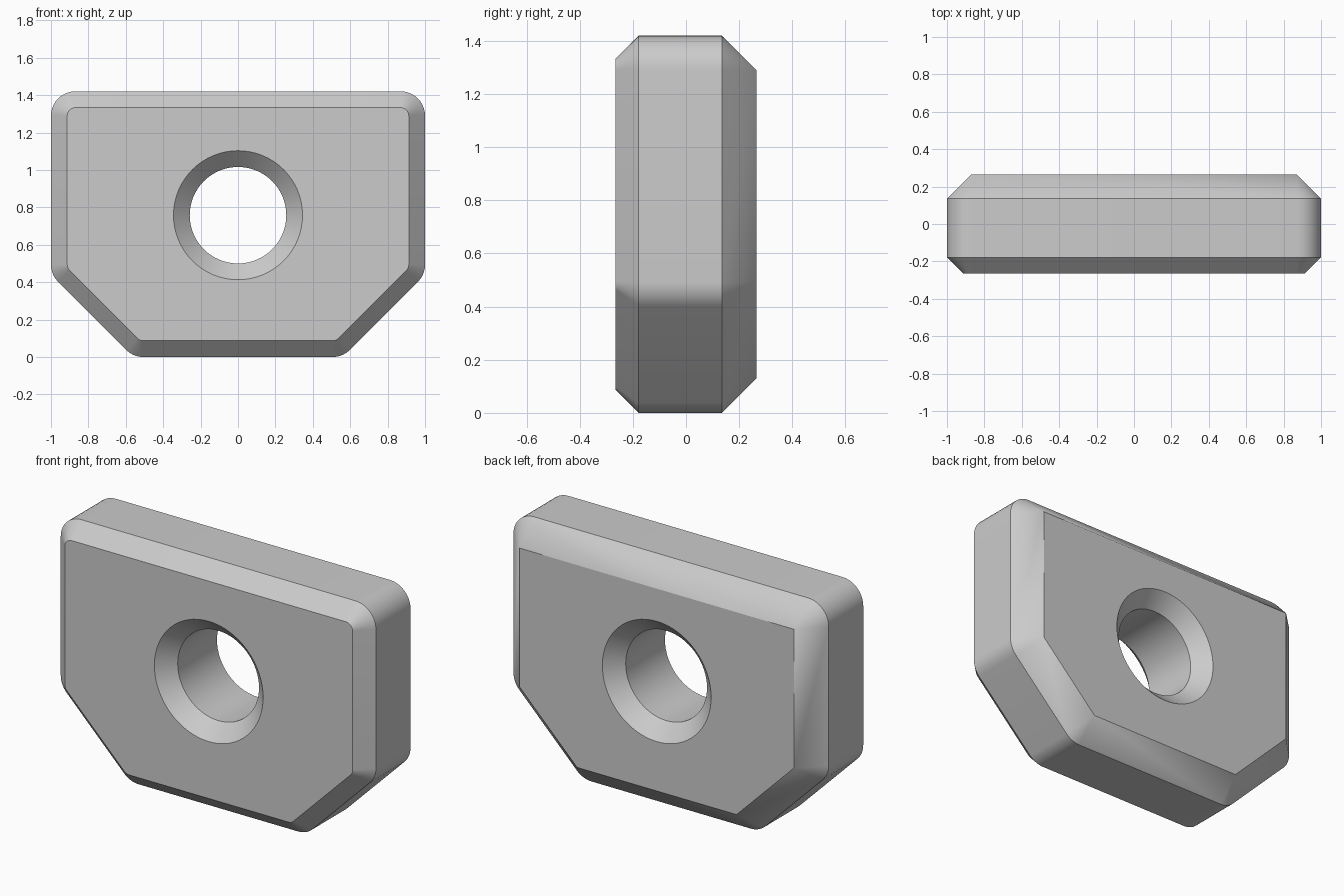
import bpy
import bmesh
from math import sin, cos, pi, tan, radians
from mathutils import Vector

cube = bpy.data.objects.get("Cube")
if cube:
    bpy.data.objects.remove(cube)

HEIGHT, HALF_DEPTH = 1.42, 0.265
ROUND = 0.13            # corner radius of the outline
FRONT_BEVEL, BACK_BEVEL = 0.087, 0.13
HOLE_Z, HOLE_R, SINK = 0.758, 0.258, 0.087
HOLE_SIDES, ARC_STEPS = 64, 10

# sharp corners: x, z, first normal angle, turn (degrees)
RIGHT_CORNERS = [(0.56, 0, -90, 45), (1, 0.44, -45, 45), (1, HEIGHT, 0, 90)]
LEFT_CORNERS = [(-x, z, 180 - a - t, t) for x, z, a, t in reversed(RIGHT_CORNERS)]


def outline(bm, y, inset):
    """Rounded outline moved inward by an inset."""
    verts = []
    for x, z, start, turn in RIGHT_CORNERS + LEFT_CORNERS:
        mid = radians(start + turn / 2)
        reach = ROUND / cos(radians(turn / 2))
        cx, cz = x - reach * cos(mid), z - reach * sin(mid)
        for i in range(ARC_STEPS + 1):
            a = radians(start + turn * i / ARC_STEPS)
            r = ROUND - inset
            verts.append(bm.verts.new((cx + r * cos(a), y, cz + r * sin(a))))
    return verts


def circle(bm, y, r):
    return [bm.verts.new((r * cos(2 * pi * i / HOLE_SIDES), y,
                          HOLE_Z + r * sin(2 * pi * i / HOLE_SIDES)))
            for i in range(HOLE_SIDES)]


def bridge(bm, rings):
    """Join neighbouring rings with quads."""
    for a, b in zip(rings, rings[1:]):
        for i in range(len(a)):
            j = (i + 1) % len(a)
            bm.faces.new((a[i], a[j], b[j], b[i]))


bm = bmesh.new()

# Outer wall with a narrow front bevel and a wide back bevel
bridge(bm, [outline(bm, -HALF_DEPTH, FRONT_BEVEL),
            outline(bm, -HALF_DEPTH + FRONT_BEVEL, 0),
            outline(bm, HALF_DEPTH - BACK_BEVEL, 0),
            outline(bm, HALF_DEPTH, BACK_BEVEL)])

# Through hole countersunk on both sides
bridge(bm, [circle(bm, -HALF_DEPTH, HOLE_R + SINK),
            circle(bm, -HALF_DEPTH + SINK, HOLE_R),
            circle(bm, HALF_DEPTH - SINK, HOLE_R),
            circle(bm, HALF_DEPTH, HOLE_R + SINK)])
bmesh.ops.remove_doubles(bm, verts=bm.verts[:], dist=0.0005)

# Flat front and back faces around the hole
for y, facing in ((-HALF_DEPTH, -1), (HALF_DEPTH, 1)):
    rim = [e for e in bm.edges if e.is_boundary
           and all(abs(v.co.y - y) < 0.001 for v in e.verts)]
    bmesh.ops.triangle_fill(bm, edges=rim, use_beauty=True,
                            normal=Vector((0, facing, 0)))
bmesh.ops.recalc_face_normals(bm, faces=bm.faces[:])

mesh = bpy.data.meshes.new("bevelled_plate")
bm.to_mesh(mesh)
bm.free()
plate = bpy.data.objects.new("bevelled_plate", mesh)
bpy.context.collection.objects.link(plate)

# Plain grey material
grey = bpy.data.materials.new("plain grey")
grey.use_nodes = True
colour = (0.6, 0.6, 0.6, 1)
grey.diffuse_color = colour
grey.node_tree.nodes["Principled BSDF"].inputs["Base Color"].default_value = colour
mesh.materials.append(grey)

# Smooth curves, crisp bevel edges
bpy.ops.object.select_all(action='DESELECT')
plate.select_set(True)
bpy.context.view_layer.objects.active = plate
bpy.ops.object.shade_smooth_by_angle(angle=radians(30))
